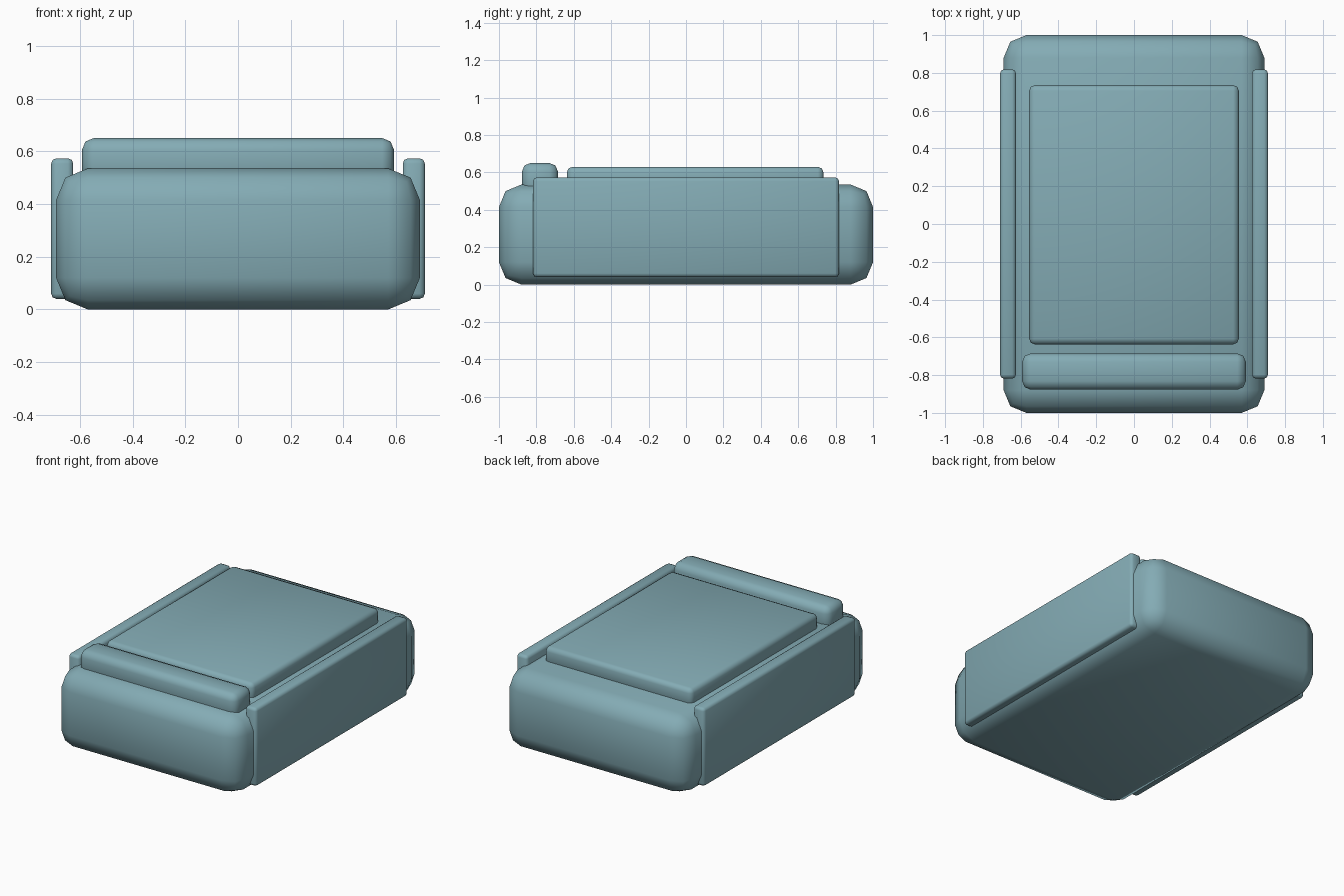
import bpy

if "Cube" in bpy.data.objects:
    bpy.data.objects.remove(bpy.data.objects["Cube"])

# Blue-grey finish shared by every part
finish = bpy.data.materials.new("blue_grey")
finish.diffuse_color = (0.23, 0.41, 0.46, 1.0)
finish.use_nodes = True
finish.node_tree.nodes["Principled BSDF"].inputs["Base Color"].default_value = finish.diffuse_color


def rounded_box(name, lo, hi, radius, segments=2):
    """Box between two corners with rounded edges."""
    bpy.ops.mesh.primitive_cube_add(size=1, location=[(a + b) / 2 for a, b in zip(lo, hi)])
    obj = bpy.context.object
    obj.name = name
    obj.scale = [b - a for a, b in zip(lo, hi)]
    bpy.ops.object.transform_apply(location=False, rotation=False, scale=True)
    bevel = obj.modifiers.new("rounded_edges", 'BEVEL')
    bevel.width = radius
    bevel.segments = segments
    bevel.limit_method = 'NONE'
    bpy.ops.object.modifier_apply(modifier=bevel.name)
    bpy.ops.object.shade_smooth_by_angle(angle=1.05)
    obj.data.materials.append(finish)
    return obj


# Main rounded body
rounded_box("body", (-0.69, -1.0, 0.0), (0.69, 1.0, 0.535), 0.12)

# Raised top panel and the bar in front of it
rounded_box("top_panel", (-0.555, -0.637, 0.5), (0.555, 0.735, 0.63), 0.03)
rounded_box("front_bar", (-0.592, -0.877, 0.47), (0.592, -0.685, 0.65), 0.045)

# Side panels, left and right
for side, x in (("left", -0.667), ("right", 0.667)):
    rounded_box(side + "_side_panel", (x - 0.042, -0.818, 0.04), (x + 0.042, 0.818, 0.573), 0.02)
